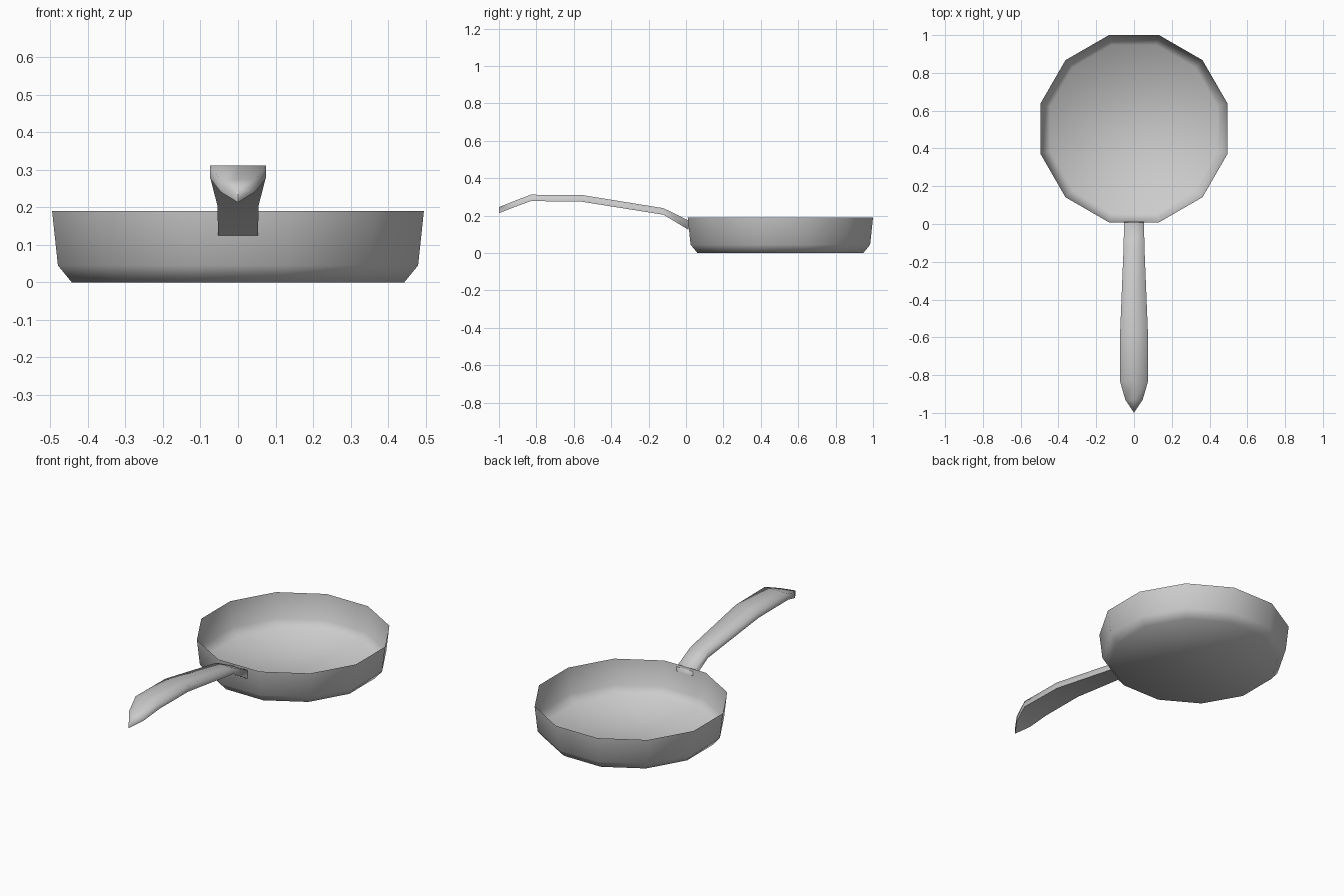
import bpy
import bmesh
from math import cos, sin, pi, radians

if "Cube" in bpy.data.objects:
    bpy.data.objects.remove(bpy.data.objects["Cube"], do_unlink=True)

# Single grey metal colour
metal = bpy.data.materials.new("grey metal")
metal.use_nodes = True
grey = (0.6, 0.6, 0.6, 1)
metal.diffuse_color = grey
metal.node_tree.nodes["Principled BSDF"].inputs["Base Color"].default_value = grey


def finish(bm, name):
    bmesh.ops.recalc_face_normals(bm, faces=bm.faces)
    for face in bm.faces:
        face.smooth = True
    mesh = bpy.data.meshes.new(name)
    bm.to_mesh(mesh)
    bm.free()
    mesh.materials.append(metal)
    obj = bpy.data.objects.new(name, mesh)
    bpy.context.collection.objects.link(obj)
    return obj


# Pan bowl: thin open sheet, 12 sides, (flat-to-centre distance, height) profile
SIDES = 12
profile = [(0.443, 0), (0.48, 0.045), (0.4955, 0.19)]
bm = bmesh.new()
rings = []
for apothem, z in profile:
    r = apothem / cos(pi / SIDES)
    angles = [radians(15) + 2 * pi * i / SIDES for i in range(SIDES)]
    rings.append([bm.verts.new((r * cos(a), 0.5045 + r * sin(a), z)) for a in angles])
floor = bm.faces.new(rings[0][::-1])
for low, high in zip(rings, rings[1:]):
    for i in range(SIDES):
        j = (i + 1) % SIDES
        bm.faces.new((low[i], low[j], high[j], high[i]))
finish(bm, "pan_bowl")

# Handle: flat-bottomed strip, stations of (y, half width, bottom, top)
stations = [(0.013, 0.053, 0.125, 0.175), (-0.12, 0.055, 0.205, 0.24),
            (-0.56, 0.073, 0.275, 0.311), (-0.83, 0.075, 0.278, 0.312),
            (-0.93, 0.046, 0.241, 0.274)]
bm = bmesh.new()
sections = []
for y, w, bottom, top in stations:
    points = [(-w, bottom), (0, bottom), (w, bottom), (w, top), (0, top), (-w, top)]
    sections.append([bm.verts.new((x, y, z)) for x, z in points])
for a, b in zip(sections, sections[1:]):
    for i in range(6):
        j = (i + 1) % 6
        bm.faces.new((a[i], a[j], b[j], b[i]))
bm.faces.new(sections[0])

# Pointed tip
tip_low = bm.verts.new((0, -1, 0.213))
tip_high = bm.verts.new((0, -1, 0.246))
left_low, mid_low, right_low, right_high, mid_high, left_high = sections[-1]
for corners in ((left_low, mid_low, tip_low), (mid_low, right_low, tip_low),
                (right_high, mid_high, tip_high), (mid_high, left_high, tip_high),
                (right_low, right_high, tip_high, tip_low),
                (left_high, left_low, tip_low, tip_high)):
    bm.faces.new(corners)

# Sharp rim round the underside, smooth rounding over the top
bmesh.ops.recalc_face_normals(bm, faces=bm.faces)
for edge in bm.edges:
    under = [f.normal.z < -0.3 for f in edge.link_faces]
    if any(under) and not all(under):
        edge.smooth = False
bm.edges.get((tip_low, tip_high)).smooth = False
finish(bm, "handle")
